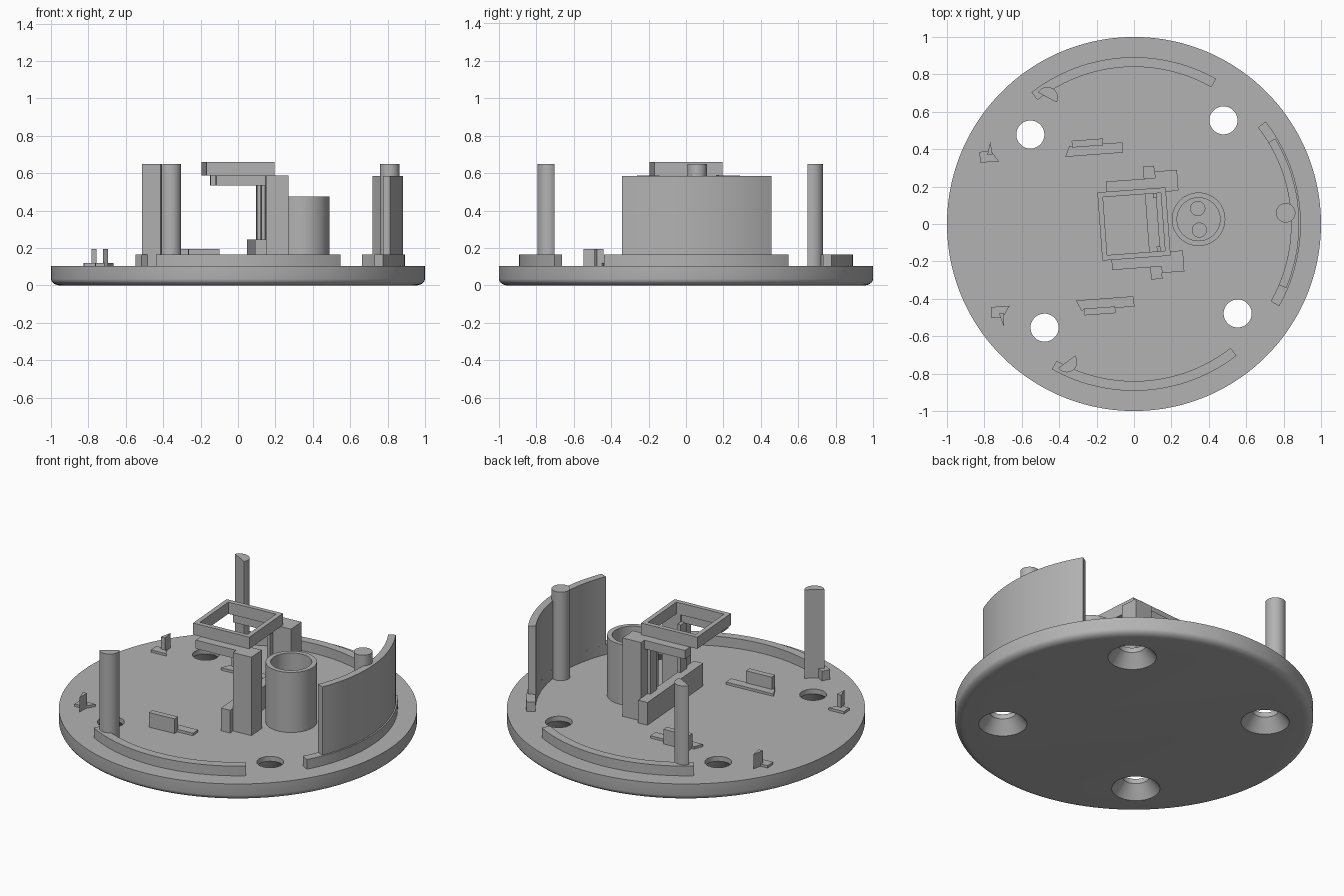
import bpy, bmesh, math
from mathutils import Matrix

if "Cube" in bpy.data.objects:
    bpy.data.objects.remove(bpy.data.objects["Cube"])

TILT = Matrix.Rotation(math.radians(4.2), 4, 'Z')   # whole layout is turned slightly
BASE = 0.105                                         # top of the disc
LOW = BASE - 0.005                                   # parts sink slightly into it

grey = bpy.data.materials.new("grey_plastic")
grey.diffuse_color = (0.45, 0.45, 0.45, 1)
grey.use_nodes = True
grey.node_tree.nodes["Principled BSDF"].inputs["Base Color"].default_value = grey.diffuse_color


def finish(name, bm, smooth=True):
    bmesh.ops.recalc_face_normals(bm, faces=bm.faces)
    bm.transform(TILT)
    me = bpy.data.meshes.new(name)
    bm.to_mesh(me)
    bm.free()
    me.materials.append(grey)
    ob = bpy.data.objects.new(name, me)
    bpy.context.collection.objects.link(ob)
    if smooth:
        shade(ob)
    return ob


def shade(ob):
    bpy.ops.object.select_all(action='DESELECT')
    ob.select_set(True)
    bpy.context.view_layer.objects.active = ob
    bpy.ops.object.shade_smooth_by_angle(angle=math.radians(30))


def prism(name, pts, z0, z1):
    """Extrude a plan outline from z0 to z1."""
    bm = bmesh.new()
    f = bm.faces.new([bm.verts.new((x, y, z0)) for x, y in pts])
    r = bmesh.ops.extrude_face_region(bm, geom=[f])
    for v in r['geom']:
        if isinstance(v, bmesh.types.BMVert):
            v.co.z = z1
    return finish(name, bm)


def box(name, x0, x1, y0, y1, z0, z1):
    return prism(name, [(x0, y0), (x1, y0), (x1, y1), (x0, y1)], z0, z1)


def lathe(name, profile, cx=0, cy=0, n=64, closed=False):
    """Revolve (radius, z) points about a vertical axis at cx, cy."""
    bm = bmesh.new()
    rings = [[bm.verts.new((cx + r * math.cos(2 * math.pi * i / n),
                            cy + r * math.sin(2 * math.pi * i / n), z))
              for i in range(n)] for r, z in profile]
    pairs = list(zip(rings, rings[1:]))
    if closed:
        pairs.append((rings[-1], rings[0]))
    else:
        bm.faces.new(rings[0])
        bm.faces.new(rings[-1])
    for a, b in pairs:
        for i in range(n):
            j = (i + 1) % n
            bm.faces.new((a[i], a[j], b[j], b[i]))
    return finish(name, bm, smooth=False)


def arc(cx, cy, r, a0, a1, n):
    return [(cx + r * math.cos(math.radians(a0 + (a1 - a0) * i / n)),
             cy + r * math.sin(math.radians(a0 + (a1 - a0) * i / n))) for i in range(n + 1)]


def curved_wall(name, r0, r1, a0, a1, z1):
    prism(name, arc(0, 0, r1, a0, a1, 24) + arc(0, 0, r0, a1, a0, 24), LOW, z1)


# Base disc with rounded lower rim
rim = [(0.95 + 0.05 * math.sin(t * math.pi / 12), 0.035 - 0.035 * math.cos(t * math.pi / 12))
       for t in range(7)]
disc = lathe("base_disc", rim + [(1.0, BASE)], n=128)

# Countersunk screw holes and two blind pin holes
cutters = []
for k in range(4):
    a = math.radians(45 + 90 * k)
    cutters.append(lathe("screw_hole_cutter", [(0.143, -0.01), (0.075, 0.075), (0.075, 0.2)],
                         0.732 * math.cos(a), 0.732 * math.sin(a), 48))
for s in (-1, 1):
    cutters.append(lathe("pin_hole_cutter", [(0.038, 0.04), (0.038, 0.2)], 0.346, 0.058 * s, 32))
for c in cutters:
    m = disc.modifiers.new("hole", 'BOOLEAN')
    m.operation = 'DIFFERENCE'
    m.solver = 'EXACT'
    m.object = c
bpy.context.view_layer.objects.active = disc
disc.select_set(True)
for m in list(disc.modifiers):
    bpy.ops.object.modifier_apply(modifier=m.name)
for c in cutters:
    bpy.data.objects.remove(c)
shade(disc)

# Low curved ridges around the rim, tall curved wall on one of them
for mid, name in ((0, "right_ridge"), (90, "back_ridge"), (-90, "front_ridge")):
    curved_wall(name, 0.84, 0.892, mid - 33.7, mid + 33.7, 0.165)
curved_wall("tall_wall", 0.84, 0.883, -27, 27, 0.585)

# Posts: a round one by the wall, half-round ones at the ridge ends
prism("round_post", arc(0.813, 0, 0.052, 0, 360, 32)[:-1], LOW, 0.65)
for s in (-1, 1):
    a = math.radians(120.2 * s)
    prism("half_post", arc(0.82 * math.cos(a), 0.82 * math.sin(a), 0.056,
                           58 * s - 90, 58 * s + 90, 20), LOW, 0.65)

# Open tube
shade(lathe("tube", [(0.143, LOW), (0.143, 0.475), (0.115, 0.475), (0.115, LOW)],
            0.346, 0, 64, closed=True))

# Central stand: crossbar, pillars, flanges and arms
box("crossbar", 0.07, 0.13, -0.303, 0.303, LOW, 0.245)
for s in (-1, 1):
    box("pillar", 0.13, 0.25, 0.16 * s, 0.272 * s, LOW, 0.588)
    box("flange", 0.112, 0.132, 0.13 * s, 0.2 * s, LOW, 0.54)
    box("arm", -0.134, 0.132, 0.17 * s, 0.237 * s, 0.535, 0.588)

# Square frame on top of the arms
bm = bmesh.new()
loops = [[bm.verts.new((x * h, y * h, z)) for x, y in ((-1, -1), (1, -1), (1, 1), (-1, 1))]
         for h, z in ((0.183, 0.588), (0.183, 0.66), (0.155, 0.66), (0.155, 0.588))]
for k in range(4):
    a, b = loops[k], loops[(k + 1) % 4]
    for i in range(4):
        j = (i + 1) % 4
        bm.faces.new((a[i], a[j], b[j], b[i]))
finish("square_frame", bm, smooth=False)

# Mirrored clips on the disc
for s in (-1, 1):
    prism("clip_foot", [(x, y * s) for x, y in
                        ((-0.34, 0.385), (-0.03, 0.385), (-0.03, 0.44), (-0.315, 0.44))], LOW, 0.12)
    box("clip_tab", -0.30, -0.133, 0.432 * s, 0.468 * s, LOW, 0.195)
    prism("small_clip_foot", [(x, y * s) for x, y in
                              ((-0.796, 0.387), (-0.695, 0.387), (-0.734, 0.445), (-0.796, 0.445))],
          LOW, 0.12)
    prism("small_clip_fin", [(x, y * s) for x, y in
                             ((-0.755, 0.425), (-0.727, 0.425), (-0.734, 0.495))], LOW, 0.195)
